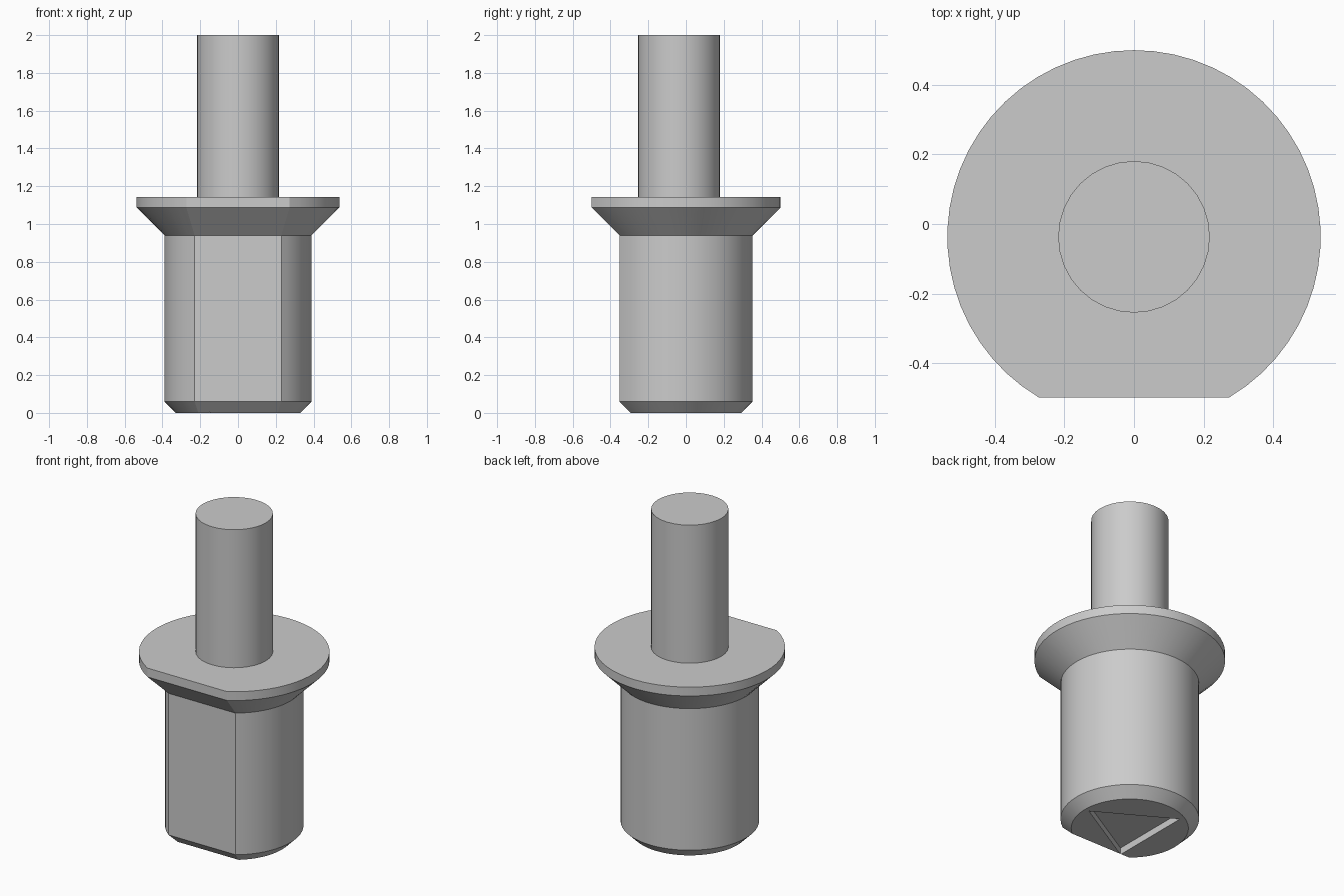
import bpy
import bmesh
from math import acos, cos, sin, pi, radians

default = bpy.data.objects.get("Cube")
if default:
    bpy.data.objects.remove(default, do_unlink=True)

AXIS_Y = -0.037      # the shaft axis sits slightly forward of centre
FLAT_CUT = 0.075     # how much the front flat removes from each radius

steel = bpy.data.materials.new("plain grey")
steel.use_nodes = True
GREY = (0.6, 0.6, 0.6, 1)
steel.diffuse_color = GREY
steel.node_tree.nodes["Principled BSDF"].inputs["Base Color"].default_value = GREY


def section(radius, cut, steps):
    """Circle outline, or a D outline when a flat is cut from the front."""
    if not cut:
        return [(radius * cos(2 * pi * i / steps), radius * sin(2 * pi * i / steps))
                for i in range(steps)]
    half = acos((radius - cut) / radius)
    start, sweep = -pi / 2 + half, 2 * pi - 2 * half
    return [(radius * cos(start + sweep * i / steps),
             radius * sin(start + sweep * i / steps)) for i in range(steps + 1)]


def loft(name, levels, cut=0, steps=48):
    """Solid through stacked outlines given as (radius, height)."""
    bm = bmesh.new()
    rings = [[bm.verts.new((x, y + AXIS_Y, z)) for x, y in section(r, cut, steps)]
             for r, z in levels]
    for low, high in zip(rings, rings[1:]):
        for i in range(len(low)):
            j = (i + 1) % len(low)
            bm.faces.new((low[i], low[j], high[j], high[i]))
    bm.faces.new(rings[0][::-1])
    bm.faces.new(rings[-1])
    bmesh.ops.recalc_face_normals(bm, faces=bm.faces)
    mesh = bpy.data.meshes.new(name)
    bm.to_mesh(mesh)
    bm.free()
    mesh.materials.append(steel)
    obj = bpy.data.objects.new(name, mesh)
    bpy.context.collection.objects.link(obj)
    return obj


def activate(obj):
    bpy.ops.object.select_all(action="DESELECT")
    obj.select_set(True)
    bpy.context.view_layer.objects.active = obj


# Chamfered body with flared collar, flattened at the front
body = loft("body_and_collar",
            [(0.33, 0), (0.39, 0.06), (0.39, 0.94), (0.537, 1.087), (0.537, 1.142)],
            cut=FLAT_CUT)

# Upper shaft
shaft = loft("shaft", [(0.218, 1.142), (0.218, 2.0)], steps=32)

# Shallow triangular recess in the underside
cutter = loft("recess_cutter", [(0.3, -0.1), (0.3, 0.042)], steps=3)
cutter.hide_render = True
activate(body)
recess = body.modifiers.new("recess", "BOOLEAN")
recess.operation = "DIFFERENCE"
recess.solver = "EXACT"
recess.object = cutter
bpy.ops.object.modifier_apply(modifier=recess.name)
bpy.data.objects.remove(cutter, do_unlink=True)

for part in (body, shaft):
    activate(part)
    bpy.ops.object.shade_smooth_by_angle(angle=radians(20))
